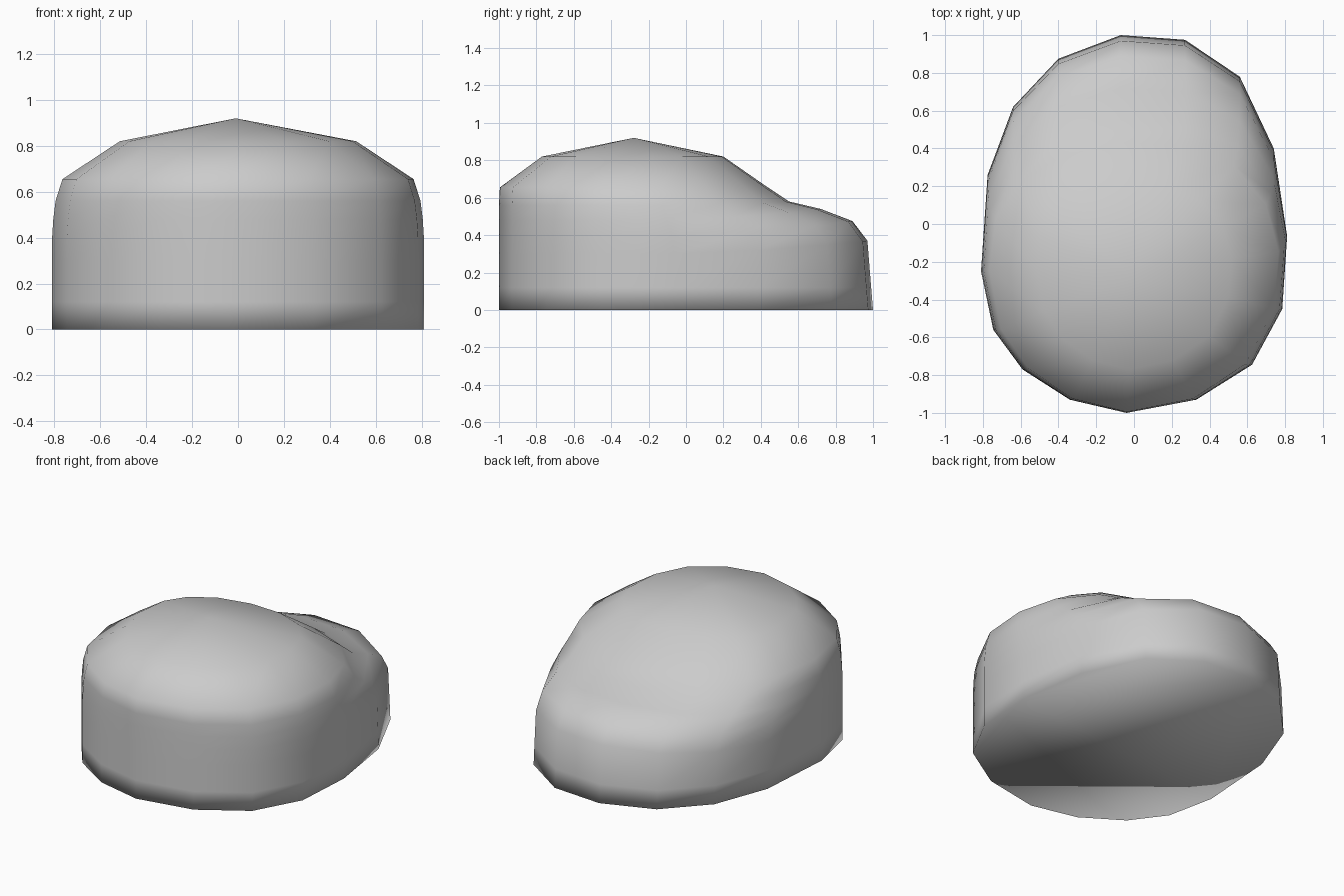
import bpy, bmesh

if "Cube" in bpy.data.objects:
    bpy.data.objects.remove(bpy.data.objects["Cube"])

# Egg-shaped footprint, counter-clockwise seen from above
OUTLINE = [(.81, -.06), (.74, .40), (.56, .78), (.27, .975), (-.07, 1), (-.40, .875),
           (-.64, .62), (-.775, .26), (-.81, -.25), (-.745, -.56), (-.59, -.77),
           (-.34, -.93), (-.04, -1), (.33, -.93), (.625, -.745), (.785, -.45)]
CY = -.25   # line where the front half meets the back half

# Stacked rings: half width, front y, back y, front z, back z
RINGS = [(.81, -1.0, 1.0, 0, 0),
         (.81, -1.0, .99, .12, .12),
         (.81, -1.0, .97, .30, .37),
         (.81, -1.0, .89, .40, .475),
         (.805, -1.0, .72, .48, .54),
         (.795, -1.0, .55, .56, .58),
         (.765, -.995, .43, .655, .66),
         (.515, -.77, .20, .82, .82)]


def ring_point(x, y, ring):
    half, front, back, z_front, z_back = ring
    if y > CY:
        t = (y - CY) / (1 - CY)
        return (x * half / .81, CY + t * (back - CY),
                z_front + (z_back - z_front) * t * t)
    t = (y - CY) / (-1 - CY)
    return (x * half / .81, CY + t * (front - CY), z_front)


# Body: domed front part running down to a low shelf at the back
bm = bmesh.new()
rows = [[bm.verts.new(ring_point(x, y, r)) for x, y in OUTLINE] for r in RINGS]
n = len(OUTLINE)
for low, high in zip(rows, rows[1:]):
    for i in range(n):
        j = (i + 1) % n
        bm.faces.new((low[i], low[j], high[j], high[i]))

# Dome top and flat underside
apex = bm.verts.new((-.01, -.28, .92))
for i in range(n):
    bm.faces.new((rows[-1][i], rows[-1][(i + 1) % n], apex))
bm.faces.new(rows[0][::-1])
bmesh.ops.recalc_face_normals(bm, faces=bm.faces)
for f in bm.faces:
    f.smooth = True

mesh = bpy.data.meshes.new("rounded_stone_body")
bm.to_mesh(mesh)
bm.free()
bpy.context.collection.objects.link(bpy.data.objects.new("rounded_stone_body", mesh))
